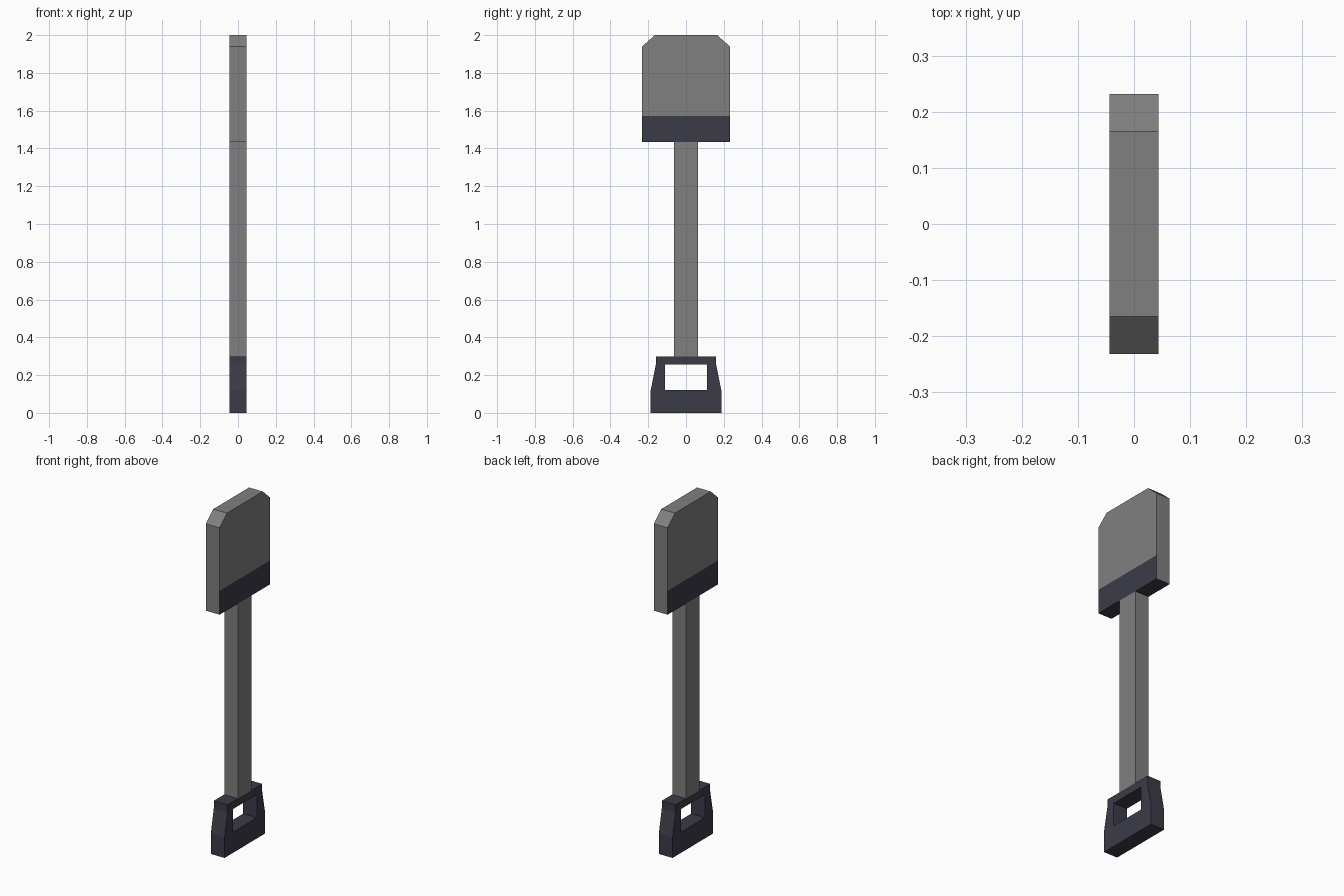
import bpy, bmesh

if "Cube" in bpy.data.objects:
    bpy.data.objects.remove(bpy.data.objects["Cube"])

HALF = 0.044  # half thickness along x, shared by every part


def material(name, rgb):
    m = bpy.data.materials.new(name)
    m.diffuse_color = (*rgb, 1)
    m.use_nodes = True
    m.node_tree.nodes["Principled BSDF"].inputs["Base Color"].default_value = m.diffuse_color
    return m


grey = material("mid_grey", (0.214, 0.214, 0.214))
dark = material("dark_slate", (0.044, 0.044, 0.065))


def finish(name, bm, mats):
    bmesh.ops.recalc_face_normals(bm, faces=bm.faces)
    me = bpy.data.meshes.new(name)
    bm.to_mesh(me)
    bm.free()
    for m in mats:
        me.materials.append(m)
    ob = bpy.data.objects.new(name, me)
    bpy.context.collection.objects.link(ob)
    return ob


def extrude_x(bm, faces):
    """Thicken flat faces lying at x = -HALF into a solid slab."""
    out = bmesh.ops.extrude_face_region(bm, geom=faces, use_keep_orig=True)
    verts = [g for g in out["geom"] if isinstance(g, bmesh.types.BMVert)]
    bmesh.ops.translate(bm, verts=verts, vec=(2 * HALF, 0, 0))


def mirrored(right_side):
    """Complete a right-hand (y, z) outline with its mirror image."""
    return right_side + [(-y, z) for y, z in reversed(right_side)]


def slab(outline):
    bm = bmesh.new()
    extrude_x(bm, [bm.faces.new([bm.verts.new((-HALF, y, z)) for y, z in outline])])
    return bm


# Blade with clipped top corners and a dark band on its broad faces and underside
BAND = 1.573
bm = slab(mirrored([(0.232, 1.434), (0.232, 1.94), (0.165, 2.0)]))
bmesh.ops.bisect_plane(bm, geom=bm.verts[:] + bm.edges[:] + bm.faces[:],
                       plane_co=(0, 0, BAND), plane_no=(0, 0, 1))
bm.normal_update()
for f in bm.faces:
    side = abs(f.normal.y) > 0.9
    f.material_index = int(f.calc_center_median().z < BAND and not side)
finish("blade", bm, [grey, dark])

# Shaft, flush with the blade and grip
finish("shaft", slab(mirrored([(0.063, 0.299), (0.063, 1.434)])), [grey])

# Grip: ring of flat faces around a rectangular opening, then thickened
outer = mirrored([(0.187, 0), (0.187, 0.12), (0.16, 0.255), (0.16, 0.299)])
inner = mirrored([(0.11, 0.121), (0.11, 0.255)])
bm = bmesh.new()
o = [bm.verts.new((-HALF, y, z)) for y, z in outer]
i = [bm.verts.new((-HALF, y, z)) for y, z in inner]
ring = [
    (o[0], o[1], i[0], i[3], o[6], o[7]),  # bottom bar
    (o[1], o[2], i[1], i[0]),              # right leg
    (o[2], o[3], o[4], o[5], i[2], i[1]),  # top bar
    (o[5], o[6], i[3], i[2]),              # left leg
]
extrude_x(bm, [bm.faces.new(r) for r in ring])
finish("grip", bm, [dark])
